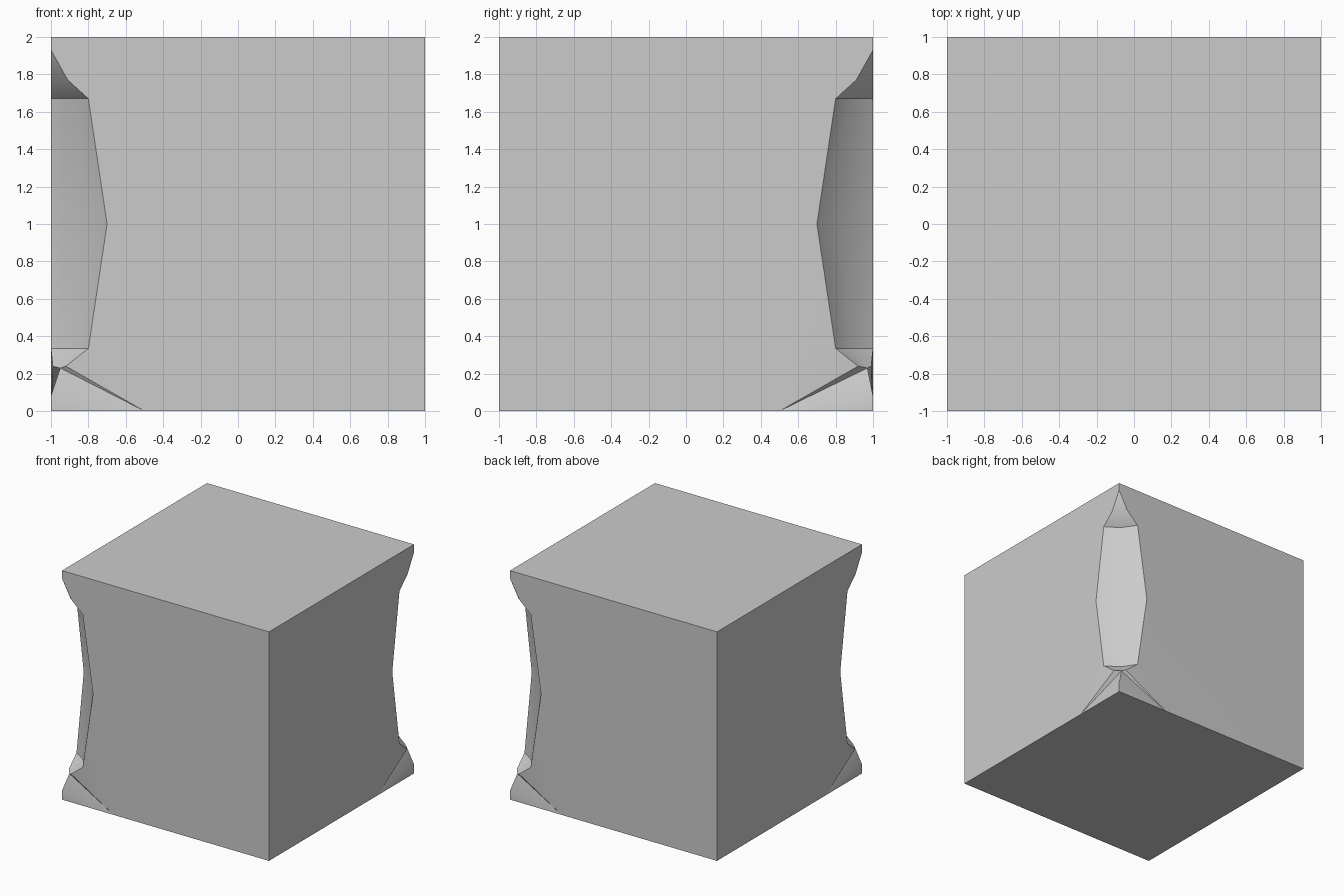
import bpy, bmesh

if "Cube" in bpy.data.objects:
    bpy.data.objects.remove(bpy.data.objects["Cube"])

bm = bmesh.new()


def worn_half(s):
    """Two side walls meeting at a chipped vertical edge; u, v run along the walls."""
    def P(u, v, z):
        return bm.verts.new((s * (1 - u), s * (1 - v), z))

    # Rows across the chip, from top to bottom: wall, centre, wall
    rows = [[P(*p) for p in row] for row in (
        ((.09, 0, 1.77), (.05, .05, 1.745), (0, .09, 1.77)),
        ((.20, 0, 1.67), (.12, .12, 1.67), (0, .20, 1.67)),
        ((.30, 0, 1.00), (.17, .17, 1.00), (0, .30, 1.00)),
        ((.20, 0, .335), (.12, .12, .335), (0, .20, .335)),
        ((.08, .01, .24), (.05, .03, .23), (.01, .08, .24)))]
    top_tip, low_tip = P(0, 0, 1.93), P(0, 0, .08)
    top, base = P(0, 0, 2), P(0, 0, 0)

    # Chip surface
    for a, b in zip(rows, rows[1:]):
        for i in (0, 1):
            bm.faces.new((a[i], a[i + 1], b[i + 1], b[i]))
    for i in (0, 1):
        bm.faces.new((top_tip, rows[0][i], rows[0][i + 1]))

    # Side walls, with a shallow dent under the chip
    centre = rows[-1][1]
    for i, foot_uv, far_uv in ((0, (.5, 0), (2, 0)), (2, (0, .5), (0, 2))):
        foot = P(*foot_uv, 0)
        edge = [r[i] for r in rows]
        bm.faces.new([top, top_tip] + edge[:4] + [foot, P(*far_uv, 0), P(*far_uv, 2)])
        bm.faces.new((edge[3], edge[4], foot))
        bm.faces.new((edge[4], centre, foot))
        bm.faces.new((centre, low_tip, foot))
        bm.faces.new((low_tip, base, foot))


worn_half(-1)
worn_half(1)
bmesh.ops.remove_doubles(bm, verts=bm.verts, dist=1e-4)

# Top and bottom caps close the remaining open loops
bmesh.ops.holes_fill(bm, edges=[e for e in bm.edges if e.is_boundary], sides=0)
bmesh.ops.recalc_face_normals(bm, faces=bm.faces)
bmesh.ops.triangulate(bm, faces=[f for f in bm.faces if len(f.verts) > 4])

mesh = bpy.data.meshes.new("chipped_block")
bm.to_mesh(mesh)
bm.free()
block = bpy.data.objects.new("chipped_block", mesh)
bpy.context.collection.objects.link(block)
bpy.context.view_layer.objects.active = block
block.select_set(True)
bpy.ops.object.shade_smooth_by_angle(angle=0.52)
